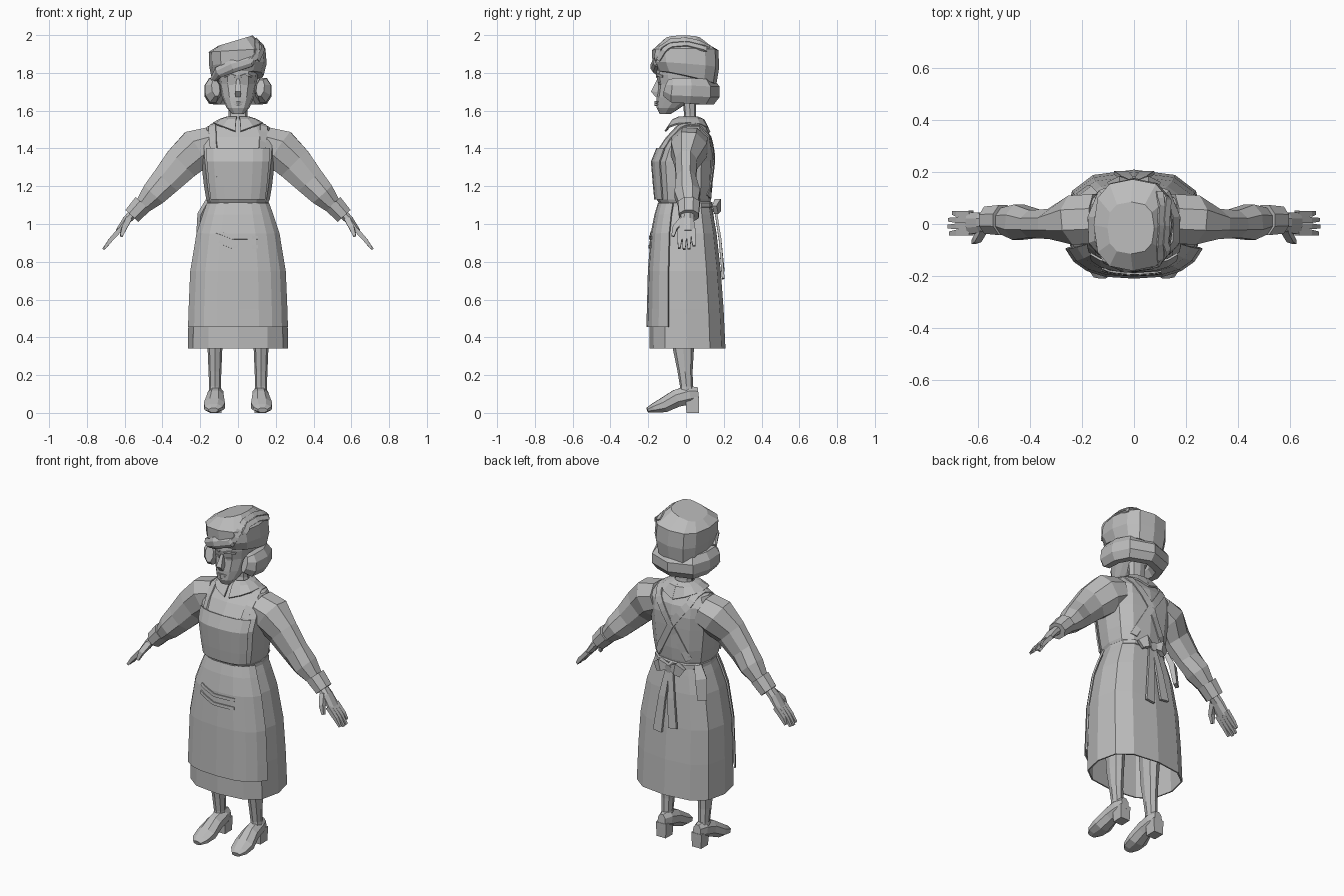
import bpy, bmesh
from math import sin, cos, pi, radians, copysign
from mathutils import Vector
from mathutils.bvhtree import BVHTree

if "Cube" in bpy.data.objects:
    bpy.data.objects.remove(bpy.data.objects["Cube"])

grey = bpy.data.materials.new("plain_grey")
grey.use_nodes = True
tone = (0.5, 0.5, 0.5, 1)
grey.diffuse_color = tone
grey.node_tree.nodes["Principled BSDF"].inputs["Base Color"].default_value = tone


def bridge(name, rings, closed=True, caps=True, thick=0):
    """Join successive rings of points into one flat-shaded object."""
    bm = bmesh.new()
    rows = [[bm.verts.new(p) for p in r] for r in rings]
    n = len(rows[0])
    for a, b in zip(rows, rows[1:]):
        for i in range(n if closed else n - 1):
            j = (i + 1) % n
            bm.faces.new((a[i], a[j], b[j], b[i]))
    if caps and closed:
        bm.faces.new(rows[0][::-1])
        bm.faces.new(rows[-1])
    bmesh.ops.recalc_face_normals(bm, faces=bm.faces[:])
    me = bpy.data.meshes.new(name)
    bm.to_mesh(me)
    bm.free()
    me.materials.append(grey)
    ob = bpy.data.objects.new(name, me)
    bpy.context.collection.objects.link(ob)
    if thick:
        mod = ob.modifiers.new("thickness", "SOLIDIFY")
        mod.thickness = thick
        mod.offset = 0
    return ob


def section(z, rx, front, back, angles, grow=0, power=0.75, cx=0, tilt=0, pitch=0, lift=0):
    """Rounded-box outline at height z, optionally tilted."""
    pts = []
    for a in angles:
        c, s = cos(a), sin(a)
        x = cx + (rx + grow) * copysign(abs(c) ** power, c)
        y = (front + back) / 2 + ((back - front) / 2 + grow) * copysign(abs(s) ** power, s)
        pts.append((x, y, z + tilt * x - pitch * y + lift * abs(x)))
    return pts


def turn(n):
    return [2 * pi * i / n for i in range(n)]


def arc(start, end, n):
    return [radians(start + (end - start) * i / n) for i in range(n + 1)]


def tube(name, path, sizes, up=(0, 1, 0), n=8):
    """Sweep an n-sided section of half sizes (across, along up) down a path."""
    pts = [Vector(p) for p in path]
    rings = []
    for i, p in enumerate(pts):
        t = (pts[min(i + 1, len(pts) - 1)] - pts[max(i - 1, 0)]).normalized()
        side = t.cross(Vector(up)).normalized()
        top = side.cross(t)
        a, b = sizes[i]
        k = 1 / cos(pi / n)
        angs = [2 * pi * (j + 0.5) / n for j in range(n)]
        rings.append([p + side * (a * k * cos(q)) + top * (b * k * sin(q)) for q in angs])
    return bridge(name, rings)


def ribbon(name, target, path, half, depth=0.006, steps=4):
    """Flat strip laid over the surface of another part."""
    me = target.data
    tree = BVHTree.FromPolygons([v.co for v in me.vertices], [p.vertices[:] for p in me.polygons])
    pts = [Vector(p) for p in path]
    fine = [a.lerp(b, i / steps) for a, b in zip(pts, pts[1:]) for i in range(steps)] + [pts[-1]]
    hits = [tree.find_nearest(p)[:2] for p in fine]
    rings = []
    for i, (p, nrm) in enumerate(hits):
        t = hits[min(i + 1, len(hits) - 1)][0] - hits[max(i - 1, 0)][0]
        s = t.cross(nrm).normalized() * half
        o = nrm * depth
        rings.append([p - s - o, p + s - o, p + s + o, p - s + o])
    return bridge(name, rings)


# Dress: skirt and bodice
skirt_rings = [(0.34, .262, -.19, .205), (0.55, .257, -.188, .195), (0.75, .248, -.183, .18),
               (0.95, .213, -.168, .158), (1.05, .178, -.148, .14), (1.11, .155, -.13, .128)]
bridge("skirt", [section(*r, turn(12)) for r in skirt_rings], caps=False, thick=0.008)
bodice_rings = [(1.09, .15, -.13, .125), (1.13, .168, -.155, .132), (1.2, .18, -.162, .14),
                (1.33, .195, -.173, .146), (1.4, .2, -.145, .146), (1.46, .197, -.105, .135),
                (1.515, .165, -.055, .1), (1.55, .07, -.025, .06)]
bodice = bridge("bodice", [section(*r, turn(12)) for r in bodice_rings])
bridge("waistband", [section(z, .157, -.138, .133, turn(12), g)
                     for z, g in ((1.085, .003), (1.09, .009), (1.112, .007), (1.118, 0))])

# Apron: front panel, bib, crossing straps
apron = bridge("apron_panel", [section(*r, arc(201, 339, 8), .014)
                               for r in [(0.455, .26, -.191, .2)] + skirt_rings[1:]],
               closed=False, thick=0.01)
bridge("apron_bib", [section(*r, arc(222, 318, 6), .009) for r in bodice_rings[1:5]],
       closed=False, thick=0.008)
for s, side in ((1, "left"), (-1, "right")):
    ribbon(side + "_strap", bodice,
           [(.14 * s, -.18, 1.35), (.145 * s, -.1, 1.48), (.135 * s, .02, 1.56),
            (.1 * s, .13, 1.48), (0, .16, 1.34), (-.11 * s, .15, 1.14)], .02)
for z, target, label in ((1.2, bodice, "bodice"), (.93, apron, "apron")):
    for k, drop in enumerate((0, .05)):
        ribbon(f"{label}_fold_{k}", target,
               [(-.13, -.2, z + .04 - drop), (-.03, -.22, z - drop), (.11, -.2, z - drop)],
               .009, .012)

# Bow, its tails and a hanging cloth
tube("bow_knot", [(0, .13, 1.09), (0, .172, 1.085)], [(.022, .024)] * 2, (0, 0, 1), 8)
for s, side in ((1, "left"), (-1, "right")):
    tube(side + "_bow_loop", [(.005 * s, .155, 1.09), (.05 * s, .168, 1.1), (.085 * s, .155, 1.075)],
         [(.01, .012), (.016, .034), (.012, .026)], (0, 0, 1), 4)
    tube(side + "_bow_tail", [(.01 * s, .155, 1.08), (.03 * s, .18, .92), (.05 * s, .197, .73 - .02 * s)],
         [(.014, .006), (.022, .007), (.028, .007)], n=4)
tube("hanging_cloth", [(-.15, .1, 1.12), (-.18, .115, 1.05), (-.195, .125, .93)],
     [(.02, .012), (.032, .016), (.026, .01)], (-.6, .8, 0), 4)

# Collar and neck
for s, side in ((1, "left"), (-1, "right")):
    angs = arc(-85, 90, 6) if s > 0 else arc(90, 265, 6)
    collar = [(1.565, .055, -.035, .06, 0), (1.55, .09, -.07, .095, .05), (1.485, .13, -.11, .125, .37)]
    bridge(side + "_collar", [section(*c[:4], angs, power=.9, lift=c[4]) for c in collar],
           closed=False, thick=0.01)
bridge("neck", [section(z, r, f, b, turn(8)) for z, r, f, b in
                ((1.52, .06, -.025, .06), (1.58, .05, -.01, .052), (1.68, .05, -.02, .055))])

# Head and facial features
face_rings = [(1.583, .032, -.14, -.08), (1.615, .06, -.155, -.03), (1.67, .085, -.155, .05),
              (1.74, .1, -.148, .1), (1.79, .105, -.158, .11), (1.86, .11, -.15, .11)]
face = bridge("face", [section(*r, turn(12), power=.9) for r in face_rings])
tube("nose", [(0, -.145, 1.765), (0, -.165, 1.7), (0, -.15, 1.678)],
     [(.008, .008), (.017, .02), (.012, .012)], (0, -1, 0), 4)
for z, w, label in ((1.645, .026, "upper_lip"), (1.633, .02, "lower_lip")):
    tube(label, [(-w, -.147, z), (0, -.158, z), (w, -.147, z)],
         [(.003, .005), (.007, .008), (.003, .005)], n=4)
for s, side in ((1, "left"), (-1, "right")):
    ribbon(side + "_eye", face, [(.028 * s, -.16, 1.74), (.065 * s, -.15, 1.742)], .008, .004)
    ribbon(side + "_eyebrow", face, [(.02 * s, -.17, 1.778), (.05 * s, -.16, 1.79), (.08 * s, -.13, 1.78)],
           .006, .007)

# Hair: crown, front swoop, side waves and low roll
crown_rings = [(1.77, .135, -.15, .16, .12, .22, 0), (1.84, .152, -.178, .175, .06, .08, 0),
               (1.92, .15, -.18, .172, .06, 0, -.005), (1.975, .09, -.115, .085, .3, 0, -.012)]
crown = bridge("hair_crown", [section(*r[:4], turn(12), tilt=r[4], pitch=r[5], cx=r[6])
                              for r in crown_rings])
tube("hair_swoop", [(.11, -.125, 1.92), (.06, -.155, 1.86), (-.03, -.165, 1.835), (-.1, -.135, 1.805),
                    (-.132, -.08, 1.765)],
     [(.015, .012), (.03, .02), (.034, .022), (.03, .02), (.015, .012)], (0, -1, 0), 8)
for k, x in enumerate((.085, .13)):
    ribbon(f"hair_wave_{k}", crown, [(x, -.17, 1.87), (x + .015, -.08, 1.97), (x + .025, .02, 1.98),
                                     (x + .01, .12, 1.93)], .014, .007)
roll = [(.118, -.105, 1.72), (.132, -.07, 1.708), (.135, .02, 1.705), (.105, .09, 1.7)]
half_sizes = [(.022, .045), (.042, .064), (.044, .068), (.05, .068)]
tube("hair_roll", roll + [(0, .128, 1.7)] + [(-x, y, z) for x, y, z in roll[::-1]],
     half_sizes + [(.05, .066)] + half_sizes[::-1], (0, 0, 1), 8)

# Arms, hands, legs and shoes on both sides
for s, side in ((1, "left"), (-1, "right")):
    def limb(part, path, sizes, up=(0, 1, 0), n=8):
        tube(f"{side}_{part}", [(x * s, y, z) for x, y, z in path], sizes, up, n)

    limb("sleeve", [(.14, .02, 1.425), (.22, .015, 1.395), (.3, 0, 1.32), (.38, 0, 1.23),
                    (.445, .007, 1.16), (.5, .012, 1.1)],
         [(.09, .095), (.108, .095), (.096, .058), (.08, .053), (.068, .068), (.046, .05)])
    limb("cuff", [(.503, .015, 1.107), (.562, .015, 1.043)], [(.053, .058), (.046, .052)])
    limb("palm", [(.55, .01, 1.06), (.59, .005, 1.02), (.635, .003, .96)],
         [(.026, .03), (.022, .038), (.015, .043)])
    for k in range(4):
        y = -.033 + k * .024
        reach = (.0, .006, .004, -.012)[k]
        limb(f"finger_{k}", [(.625, y, .97), (.675, y, .915), (.707 + reach, y * 1.1, .872 - reach)],
             [(.012, .012), (.011, .011), (.006, .007)], n=4)
    limb("thumb", [(.58, -.015, 1.025), (.602, -.058, .98), (.618, -.07, .935)],
         [(.016, .016), (.014, .013), (.007, .008)], n=4)

    legs = [(.65, .06, -.08, .06), (.34, .039, -.07, .042), (.22, .034, -.045, .035),
            (.14, .031, -.032, .037), (.08, .034, -.04, .045)]
    bridge(side + "_leg", [section(*r, turn(8), cx=.122 * s, power=.9) for r in legs])
    limb("shoe", [(.118, .066, .1), (.118, .02, .095), (.12, -.05, .077), (.125, -.12, .04),
                  (.128, -.175, .024), (.13, -.205, .014)],
         [(.024, .035), (.04, .05), (.045, .046), (.056, .039), (.048, .024), (.025, .013)], (0, 0, 1))
    limb("heel", [(.118, .035, 0), (.118, .034, .085)], [(.03, .033), (.034, .036)], n=4)
